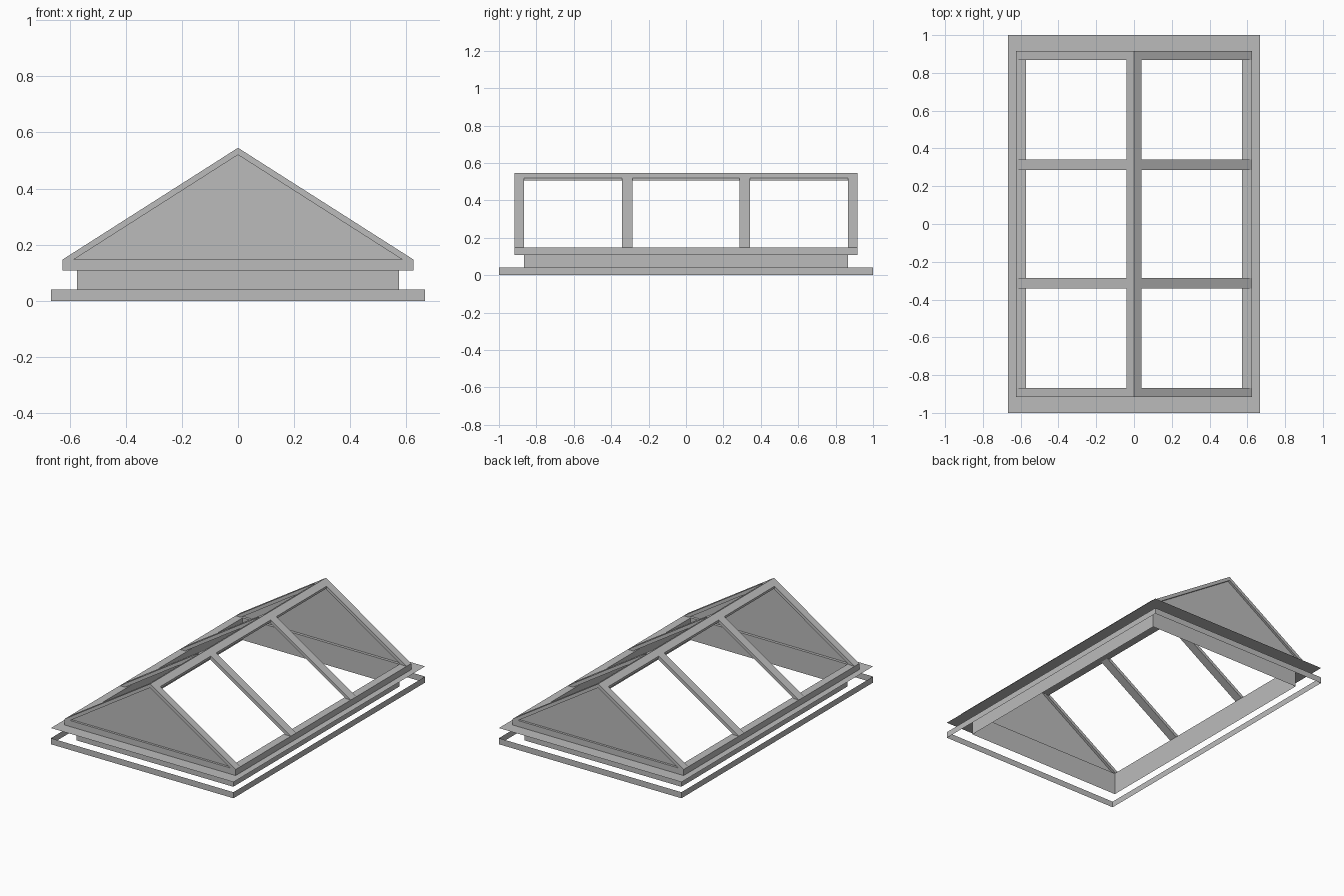
import bpy
import bmesh

cube = bpy.data.objects.get("Cube")
if cube:
    bpy.data.objects.remove(cube)

grey = bpy.data.materials.new("plain grey")
GREY = (0.5, 0.5, 0.5, 1)
grey.diffuse_color = GREY
grey.use_nodes = True
grey.node_tree.nodes["Principled BSDF"].inputs["Base Color"].default_value = GREY


def finish(name, bm, solid=True):
    if solid:
        bmesh.ops.recalc_face_normals(bm, faces=bm.faces)
    mesh = bpy.data.meshes.new(name)
    bm.to_mesh(mesh)
    bm.free()
    mesh.materials.append(grey)
    obj = bpy.data.objects.new(name, mesh)
    bpy.context.collection.objects.link(obj)
    return obj


def prism(name, profile, y0, y1):
    """Extrude an x-z profile along y."""
    bm = bmesh.new()
    face = bm.faces.new([bm.verts.new((x, y0, z)) for x, z in profile])
    out = bmesh.ops.extrude_face_region(bm, geom=[face])
    verts = [v for v in out["geom"] if isinstance(v, bmesh.types.BMVert)]
    bmesh.ops.translate(bm, verts=verts, vec=(0, y1 - y0, 0))
    return finish(name, bm)


def loop_strip(name, section, closed=False):
    """Sweep a section of (half width, half length, height) round a rectangle."""
    bm = bmesh.new()
    corners = ((-1, -1), (1, -1), (1, 1), (-1, 1))
    rings = [[bm.verts.new((sx * hx, sy * hy, z)) for sx, sy in corners]
             for hx, hy, z in section]
    pairs = list(zip(rings, rings[1:]))
    if closed:
        pairs.append((rings[-1], rings[0]))
    for a, b in pairs:
        for i in range(4):
            j = (i + 1) % 4
            bm.faces.new((a[i], a[j], b[j], b[i]))
    return finish(name, bm, closed)


# Main dimensions
W, L = 0.667, 1.0           # outer flange
SW, SL = 0.573, 0.867       # skirt
FW, FL = 0.625, 0.917       # glazing frame
LOW, EAVE, PEAK = 0.107, 0.147, 0.545
BAR_IN, BAR_PEAK = 0.585, 0.52

# Base: rim, flat flange and upright skirt are thin sheets
loop_strip("base_rim", [(W, L, 0), (W, L, 0.04)])
loop_strip("flange", [(W, L, LOW), (SW, SL, LOW)])
loop_strip("skirt", [(SW, SL, 0), (SW, SL, LOW)])

# Eaves frame
loop_strip("eaves_frame", [(FW, FL, LOW), (FW, FL, EAVE),
                           (SW, SL, EAVE), (SW, SL, LOW)], closed=True)

# Sloping bars: one pair at each gable and two between
chevron = [(-FW, EAVE), (0, PEAK), (FW, EAVE),
           (BAR_IN, EAVE), (0, BAR_PEAK), (-BAR_IN, EAVE)]
for side, word in ((-1, "front"), (1, "back")):
    prism(word + "_gable_bars", chevron, side * SL, side * FL)
    prism(word + "_rafters", chevron, side * 0.285, side * 0.342)
    # Recessed gable panel
    prism(word + "_gable_panel",
          [(-BAR_IN, EAVE), (0, BAR_PEAK), (BAR_IN, EAVE)],
          side * 0.885, side * 0.902)

# Ridge bar
slope = (PEAK - EAVE) / FW
RW = 0.04
shoulder = PEAK - RW * slope
prism("ridge_bar", [(-RW, 0.505), (-RW, shoulder), (0, PEAK),
                    (RW, shoulder), (RW, 0.505)], -SL, SL)
